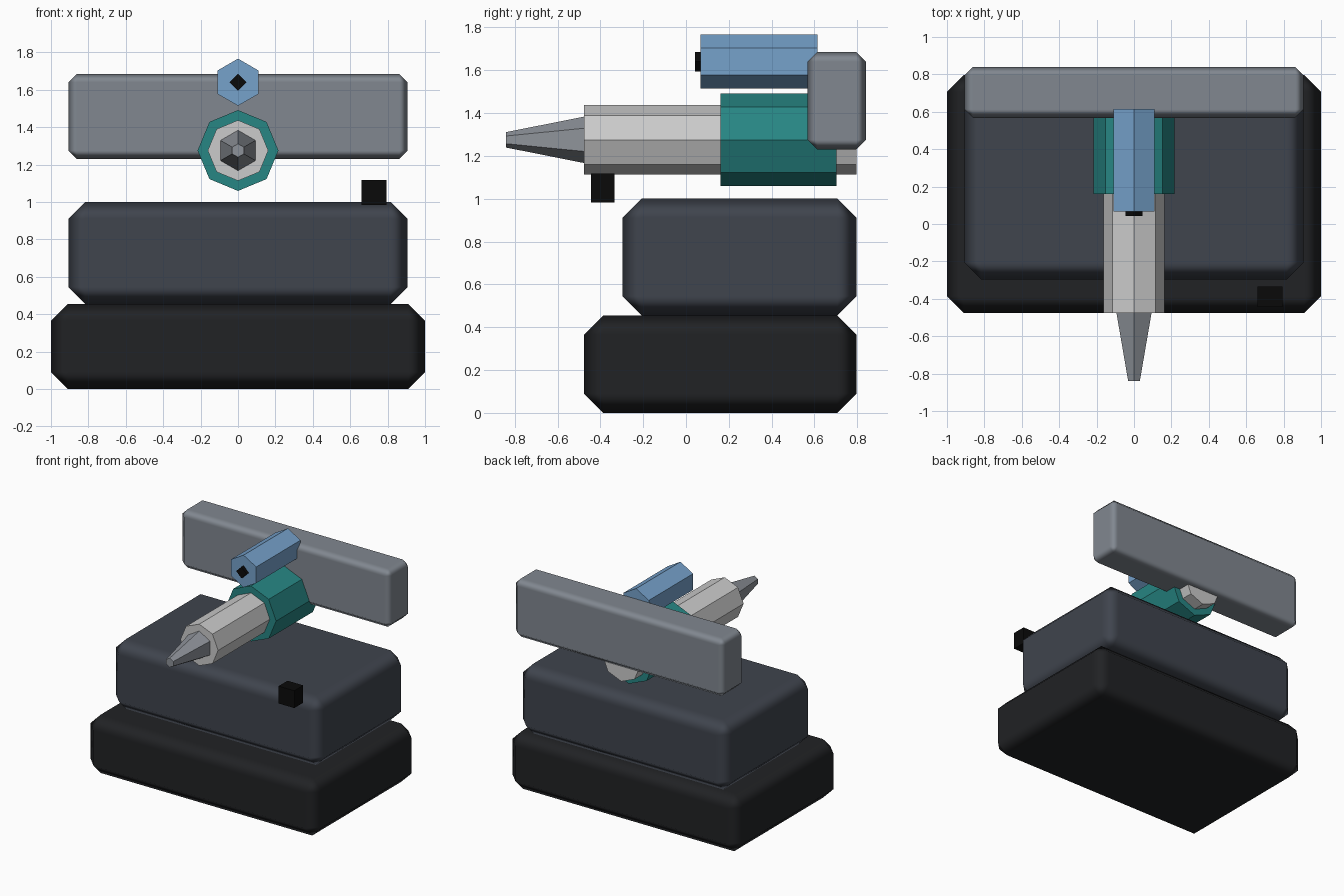
import bpy
from math import radians

if "Cube" in bpy.data.objects:
    bpy.data.objects.remove(bpy.data.objects["Cube"])


def paint(obj, name, rgb):
    mat = bpy.data.materials.get(name) or bpy.data.materials.new(name)
    mat.diffuse_color = (*rgb, 1)
    mat.use_nodes = True
    mat.node_tree.nodes["Principled BSDF"].inputs["Base Color"].default_value = mat.diffuse_color
    obj.data.materials.append(mat)


def box(name, lo, hi, bevel, mat, rgb):
    """Box between two corners, with an optional soft-shaded chamfer."""
    bpy.ops.mesh.primitive_cube_add(size=1, location=[(a + b) / 2 for a, b in zip(lo, hi)])
    obj = bpy.context.object
    obj.name = name
    obj.scale = [b - a for a, b in zip(lo, hi)]
    bpy.ops.object.transform_apply(location=False, rotation=False, scale=True)
    if bevel:
        bpy.ops.object.shade_smooth()
        mod = obj.modifiers.new("chamfer", 'BEVEL')
        mod.width = bevel
        mod.segments = 1
        mod.harden_normals = True
    paint(obj, mat, rgb)
    return obj


def tube(name, sides, y0, y1, z, r_front, r_back, mat, rgb):
    """Flat-sided prism or cone along y, with a corner pointing straight up."""
    bpy.ops.mesh.primitive_cone_add(vertices=sides, radius1=r_back, radius2=r_front,
                                    depth=y1 - y0, location=(0, (y0 + y1) / 2, z),
                                    rotation=(radians(90), 0, 0))
    obj = bpy.context.object
    obj.name = name
    paint(obj, mat, rgb)
    return obj


BLACK = ("black", (0.003, 0.003, 0.003))

# Stacked body blocks
box("lower_base", (-1, -0.477, 0), (1, 0.797, 0.455), 0.09, "charcoal", (0.015, 0.016, 0.018))
box("upper_body", (-0.907, -0.297, 0.455), (0.907, 0.797, 1.0), 0.09, "slate", (0.05, 0.058, 0.075))

# Rear cross bar
box("rear_bar", (-0.907, 0.568, 1.23), (0.907, 0.84, 1.685), 0.045, "steel", (0.22, 0.245, 0.28))

# Barrel with collar and tapered nozzle
tube("barrel", 8, -0.477, 0.797, 1.275, 0.162, 0.162, "white", (0.72, 0.73, 0.75))
tube("collar", 8, 0.16, 0.703, 1.275, 0.216, 0.216, "teal", (0.02, 0.24, 0.23))
tube("nozzle", 6, -0.84, -0.477, 1.275, 0.036, 0.108, "grey_metal", (0.27, 0.29, 0.32))

# Sight with a small lens
tube("sight", 6, 0.068, 0.614, 1.64, 0.126, 0.126, "blue", (0.18, 0.36, 0.6))
tube("sight_lens", 4, 0.042, 0.09, 1.64, 0.045, 0.045, *BLACK)

# Button block at the front right
box("side_block", (0.66, -0.443, 0.983), (0.795, -0.333, 1.118), 0, *BLACK)
